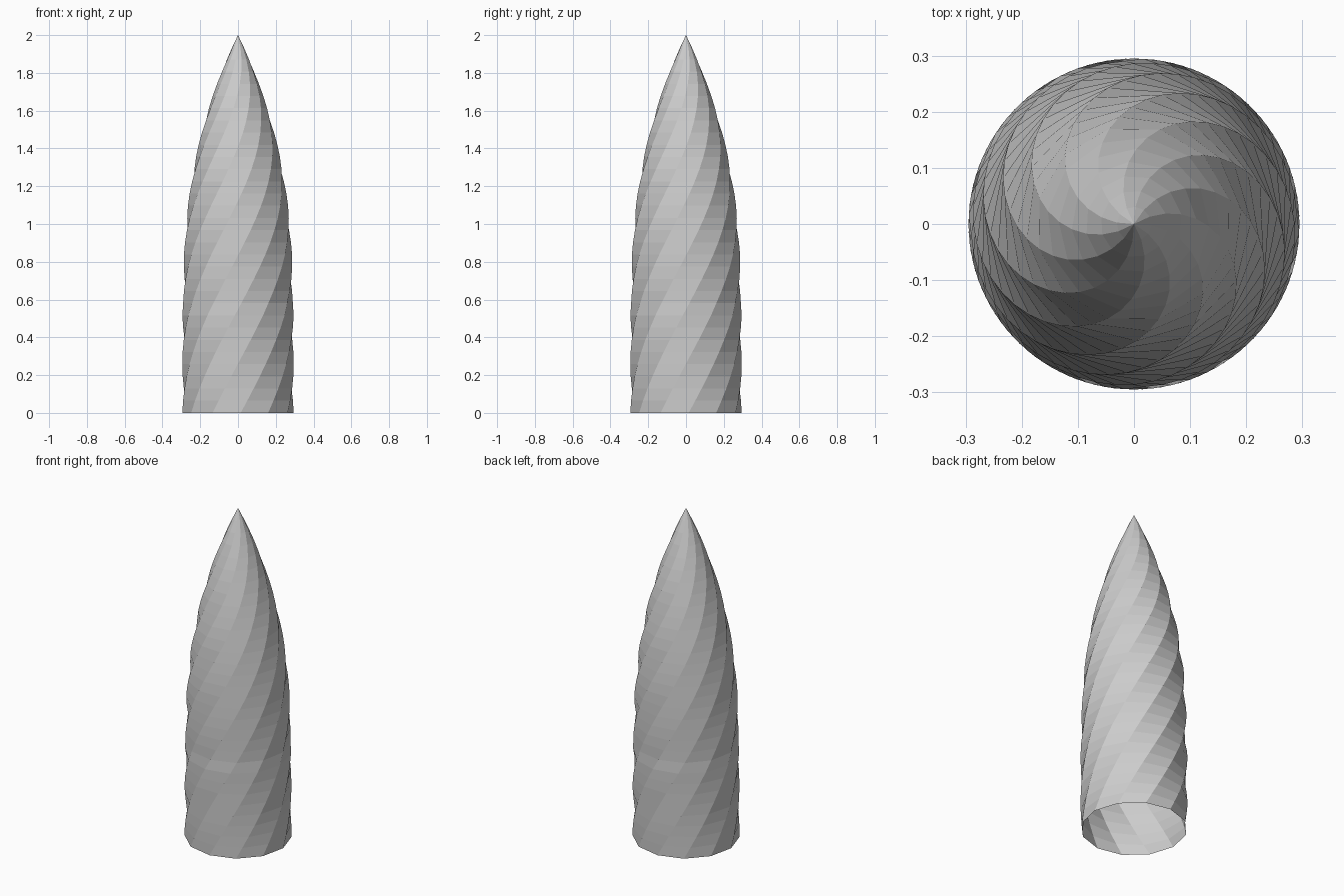
import bpy, bmesh
from math import sin, cos, radians

if "Cube" in bpy.data.objects:
    bpy.data.objects.remove(bpy.data.objects["Cube"])

SIDES, RINGS, HEIGHT = 12, 31, 2.0
SHAFT_TOP = 0.58          # straight shaft below, pointed taper above
TWIST = radians(104.5)    # twist per unit of height
PHASE = radians(2.8)


def radius(z):
    if z < SHAFT_TOP - 0.03:
        return 0.295
    t = max(0.0, (z - SHAFT_TOP) / (HEIGHT - SHAFT_TOP))
    return 0.291 * (1 - t ** 2.4)


def ring(bm, z):
    r = radius(z)
    start = PHASE + TWIST * z
    angles = [start + radians(360 / SIDES * i) for i in range(SIDES)]
    return [bm.verts.new((r * cos(a), r * sin(a), z)) for a in angles]


# Twisted twelve-sided spire, open at the base
bm = bmesh.new()
rings = [ring(bm, HEIGHT * k / RINGS) for k in range(RINGS)]
for low, high in zip(rings, rings[1:]):
    for i in range(SIDES):
        j = (i + 1) % SIDES
        bm.faces.new((low[i], low[j], high[j], high[i]))

# Pointed tip
tip = bm.verts.new((0, 0, HEIGHT))
for i in range(SIDES):
    bm.faces.new((rings[-1][i], rings[-1][(i + 1) % SIDES], tip))

mesh = bpy.data.meshes.new("twisted_spire")
bm.to_mesh(mesh)
bm.free()
spire = bpy.data.objects.new("twisted_spire", mesh)
bpy.context.collection.objects.link(spire)
